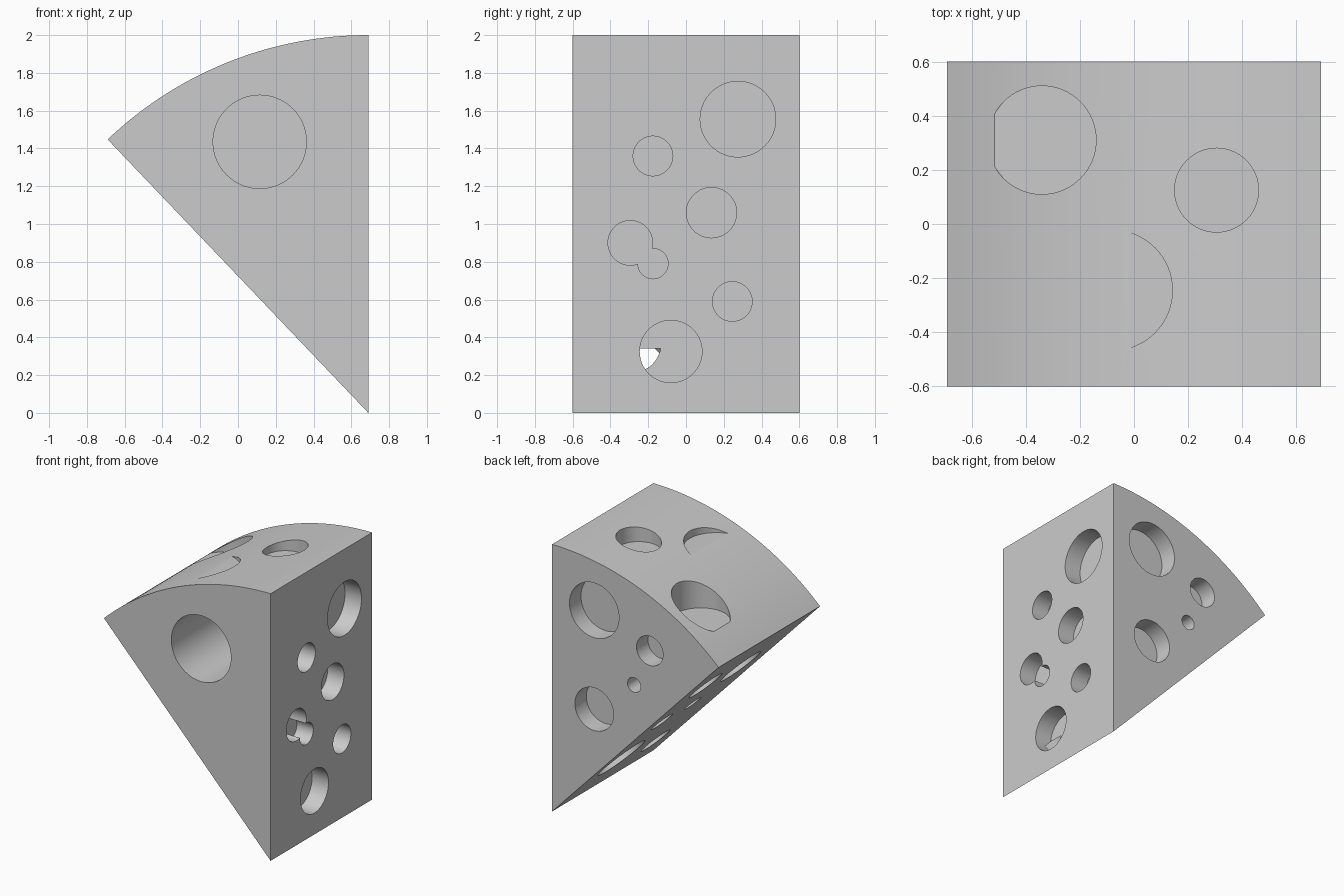
import bpy, bmesh, math
from mathutils import Vector

cube = bpy.data.objects.get("Cube")
if cube:
    bpy.data.objects.remove(cube, do_unlink=True)

grey = bpy.data.materials.new("plain_grey")
grey.use_nodes = True
colour = (0.6, 0.6, 0.6, 1)
grey.diffuse_color = colour
grey.node_tree.nodes["Principled BSDF"].inputs["Base Color"].default_value = colour

APEX = Vector((0.69, 0, 0))
RADIUS, HALF, DEPTH = 2.0, 0.6, 0.136
SWEEP = math.asin(1.38 / RADIUS)
UP_SLOPE = Vector((-math.sin(SWEEP), 0, math.cos(SWEEP)))
SLOPE_OUT = Vector((-math.cos(SWEEP), 0, -math.sin(SWEEP)))


def add_object(name, bm):
    bmesh.ops.recalc_face_normals(bm, faces=bm.faces)
    mesh = bpy.data.meshes.new(name)
    bm.to_mesh(mesh)
    bm.free()
    mesh.materials.append(grey)
    obj = bpy.data.objects.new(name, mesh)
    bpy.context.collection.objects.link(obj)
    return obj


# Wedge: a circular sector extruded from front to back
bm = bmesh.new()
steps = 48
ring = [bm.verts.new(APEX + Vector((0, -HALF, 0)))]
for i in range(steps + 1):
    a = SWEEP * i / steps
    ring.append(bm.verts.new((APEX.x - RADIUS * math.sin(a), -HALF, RADIUS * math.cos(a))))
front = bm.faces.new(ring)
extruded = bmesh.ops.extrude_face_region(bm, geom=[front], use_keep_orig=True)
back = [v for v in extruded["geom"] if isinstance(v, bmesh.types.BMVert)]
bmesh.ops.translate(bm, verts=back, vec=(0, 2 * HALF, 0))
wedge = add_object("cheese_wedge", bm)

cutters = []


def hole(point, outward, radius, depth=DEPTH, outside=0.2):
    """Drill a flat-bottomed round hole at a surface point."""
    outward = Vector(outward)
    bm = bmesh.new()
    bmesh.ops.create_cone(bm, cap_ends=True, segments=64, radius1=radius,
                          radius2=radius, depth=depth + outside)
    bm.transform(outward.to_track_quat('Z', 'Y').to_matrix().to_4x4())
    bmesh.ops.translate(bm, verts=bm.verts,
                        vec=Vector(point) + outward * (outside - depth) / 2)
    cutter = add_object("hole_cutter", bm)
    cutter.hide_render = True
    cutters.append(cutter)
    mod = wedge.modifiers.new("hole", 'BOOLEAN')
    mod.operation = 'DIFFERENCE'
    mod.solver = 'EXACT'
    mod.object = cutter


# Upright side holes: y, z, radius
for y, z, r in [(0.275, 1.555, 0.2), (-0.175, 1.36, 0.105), (0.135, 1.06, 0.133),
                (-0.295, 0.9, 0.118), (-0.175, 0.79, 0.08), (0.245, 0.59, 0.105),
                (-0.08, 0.325, 0.165)]:
    hole((APEX.x, y, z), (1, 0, 0), r)

# Back holes: x, z, radius
for x, z, r in [(0.34, 1.6, 0.205), (-0.12, 1.42, 0.11), (0.01, 1.13, 0.055),
                (0.34, 0.86, 0.16)]:
    hole((x, HALF, z), (0, 1, 0), r)

# Deep front hole
hole((0.115, -HALF, 1.435), (0, -1, 0), 0.247, depth=0.7)

# Rind holes with level floors: x, y, floor height, radius
for x, y, floor, r in [(0.305, 0.125, 1.87, 0.155), (-0.34, 0.31, 1.596, 0.2),
                       (-0.08, -0.245, 1.868, 0.222)]:
    hole((x, y, floor), (0, 0, 1), r, depth=0, outside=0.5)

# Sloping side holes: distance up the slope, y, radius
for s, y, r in [(0.53, 0.3, 0.2), (0.38, -0.25, 0.123), (1.07, 0.35, 0.09),
                (1.06, -0.02, 0.07), (1.52, 0.28, 0.14), (1.43, -0.22, 0.17)]:
    hole(APEX + UP_SLOPE * s + Vector((0, y, 0)), SLOPE_OUT, r)

# Bake the holes and tidy up
bpy.ops.object.select_all(action='DESELECT')
wedge.select_set(True)
bpy.context.view_layer.objects.active = wedge
for mod in list(wedge.modifiers):
    bpy.ops.object.modifier_apply(modifier=mod.name)
for cutter in cutters:
    bpy.data.objects.remove(cutter, do_unlink=True)
bpy.ops.object.shade_smooth_by_angle(angle=math.radians(30))
